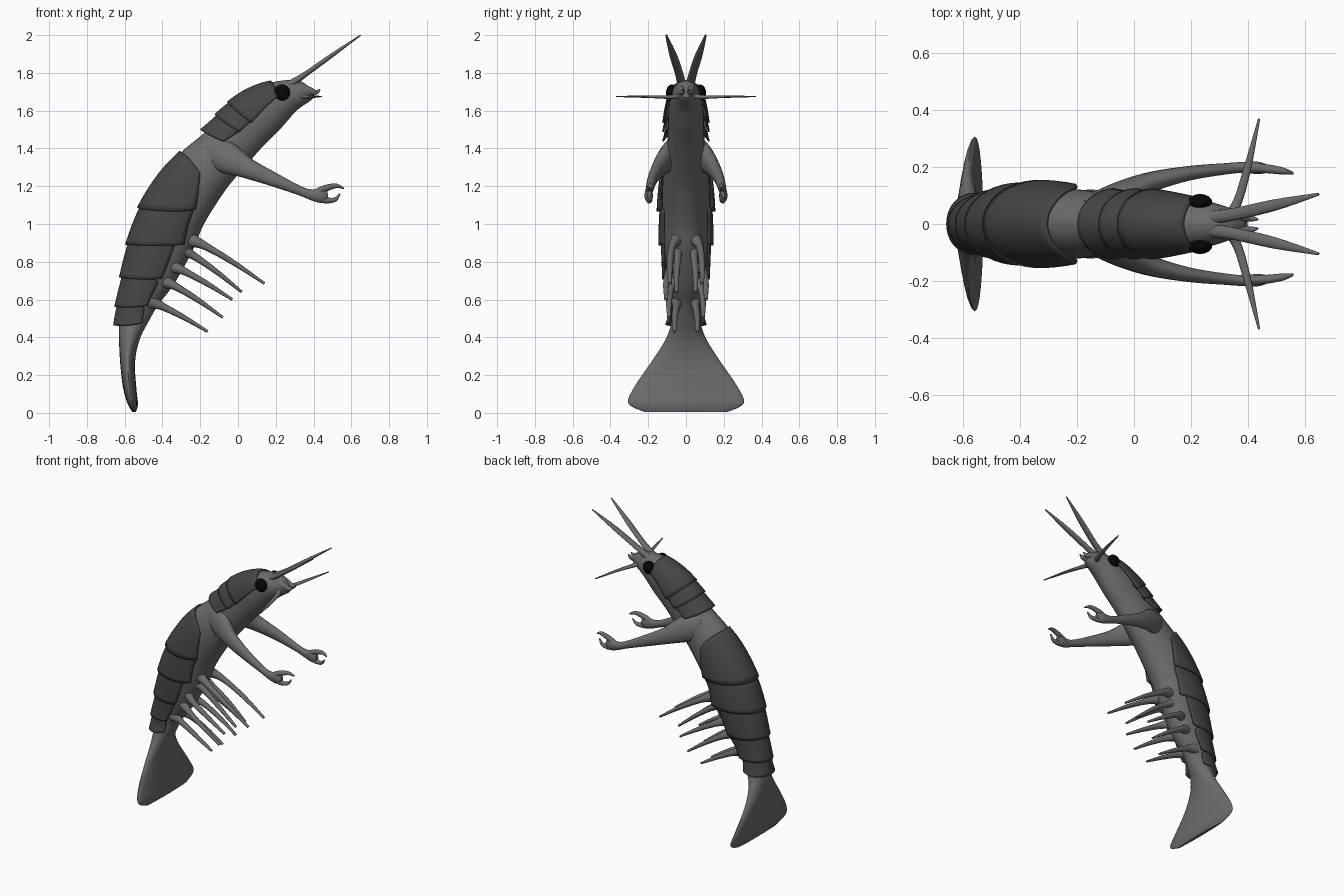
import bpy, bmesh, math
from mathutils import Vector

cube = bpy.data.objects.get("Cube")
if cube:
    bpy.data.objects.remove(cube, do_unlink=True)


def material(name, value):
    mat = bpy.data.materials.new(name)
    mat.use_nodes = True
    mat.diffuse_color = (value, value, value, 1)
    mat.node_tree.nodes["Principled BSDF"].inputs["Base Color"].default_value = mat.diffuse_color
    return mat


SKIN = material("grey skin", 0.15)
SHELL = material("dark grey shell", 0.06)
BLACK = material("black eye", 0.002)


def spline(rows, t):
    """Catmull-Rom interpolation of rows at position t."""
    last = len(rows) - 1
    i = max(0, min(int(t), last - 1))
    f = t - i
    a, b, c, d = (rows[max(0, min(i + k, last))] for k in (-1, 0, 1, 2))
    return [q + f / 2 * (r - p + f * (2 * p - 5 * q + 4 * r - s + f * (3 * (q - r) + s - p)))
            for p, q, r, s in zip(a, b, c, d)]


def finish(obj, mat):
    obj.data.materials.append(mat)
    bpy.ops.object.select_all(action='DESELECT')
    obj.select_set(True)
    bpy.context.view_layer.objects.active = obj
    bpy.ops.object.shade_smooth_by_angle(angle=math.radians(50))


def loft(name, rings, mat, closed=True):
    """Skin a list of point rings; closed rings get end caps."""
    bm = bmesh.new()
    grid = [[bm.verts.new(p) for p in ring] for ring in rings]
    n = len(grid[0])
    for a, b in zip(grid, grid[1:]):
        for i in range(n if closed else n - 1):
            j = (i + 1) % n
            bm.faces.new((a[i], a[j], b[j], b[i]))
    if closed:
        bm.faces.new(grid[0])
        bm.faces.new(grid[-1])
    bmesh.ops.recalc_face_normals(bm, faces=bm.faces)
    mesh = bpy.data.meshes.new(name)
    bm.to_mesh(mesh)
    bm.free()
    obj = bpy.data.objects.new(name, mesh)
    bpy.context.collection.objects.link(obj)
    finish(obj, mat)
    return obj


def tube(name, rows, side, mat=SKIN, steps=5, sides=14):
    """Tapered limb; rows are x, y, z, height radius, width radius."""
    count = (len(rows) - 1) * steps
    pts = [spline(rows, k / steps) for k in range(count + 1)]
    pos = [Vector((p[0], p[1] * side, p[2])) for p in pts]
    rings = []
    for k, p in enumerate(pts):
        along = (pos[min(k + 1, count)] - pos[max(k - 1, 0)]).normalized()
        ref = Vector((0, 1, 0)) if abs(along.y) < 0.8 else Vector((0, 0, 1))
        u = along.cross(ref).normalized()
        v = u.cross(along)
        rings.append([pos[k] + u * p[3] * math.cos(a) + v * p[4] * math.sin(a)
                      for a in (math.tau * i / sides for i in range(sides))])
    return loft(name, rings, mat)


# Body sections from tail to snout: back x, back z, belly x, belly z, half width
BODY = [
    (-.56, .005, -.54, .005, .22),
    (-.585, .05, -.53, .05, .305),
    (-.61, .14, -.538, .13, .275),
    (-.625, .28, -.545, .27, .18),
    (-.63, .40, -.52, .39, .105),
    (-.63, .50, -.47, .49, .075),
    (-.62, .60, -.42, .575, .08),
    (-.60, .72, -.34, .68, .095),
    (-.57, .88, -.24, .86, .115),
    (-.51, 1.07, -.18, 1.0, .125),
    (-.41, 1.25, -.08, 1.16, .125),
    (-.30, 1.38, -.01, 1.25, .115),
    (-.17, 1.49, .06, 1.33, .10),
    (-.05, 1.615, .14, 1.42, .095),
    (.06, 1.70, .23, 1.51, .092),
    (.18, 1.75, .31, 1.6, .082),
    (.32, 1.76, .38, 1.65, .05),
    (.39, 1.71, .40, 1.67, .025),
]


def body_point(t, a, lift=0.0):
    """Point on the body; angle zero is the middle of the back."""
    bx, bz, ex, ez, w = spline(BODY, t)
    mid = Vector((bx + ex, 0, bz + ez)) / 2
    half = Vector((bx - ex, 0, bz - ez)) / 2
    half *= 1 + lift / half.length
    return mid + half * math.cos(a) + Vector((0, (w + lift) * math.sin(a), 0))


STEPS, SIDES = 6, 32
loft("body", [[body_point(k / STEPS, math.tau * i / SIDES) for i in range(SIDES)]
              for k in range((len(BODY) - 1) * STEPS + 1)], SKIN)


def plate(name, front, rear, front_angle, rear_angle, trim):
    """Overlapping shell plate that flares outwards to its rear edge."""
    rows, cols = 10, 28
    grid = []
    for r in range(rows + 1):
        s = r / rows
        wrap = math.radians(front_angle + (rear_angle - front_angle) * s)
        ring = []
        for c in range(cols + 1):
            q = 2 * c / cols - 1
            cut = trim * abs(q) ** 3
            t = (front - cut) * (1 - s) + (rear + cut * .6) * s
            ring.append(body_point(t, q * wrap, .007 + .018 * s))
        grid.append(ring)
    obj = loft(name, grid, SHELL, closed=False)
    mod = obj.modifiers.new("thickness", 'SOLIDIFY')
    mod.thickness = .01
    mod.offset = 0


# Head shield and abdomen plates
plate("head_plate_front", 15, 13.1, 82, 92, .2)
plate("head_plate_middle", 13.7, 12.55, 90, 88, .2)
plate("head_plate_rear", 13, 11.95, 88, 78, .2)
plate("abdomen_plate_1", 11, 9.05, 90, 118, .5)
plate("abdomen_plate_2", 9.5, 8.05, 118, 125, .2)
plate("abdomen_plate_3", 8.5, 6.95, 110, 112, .3)
plate("abdomen_plate_4", 7.4, 5.6, 110, 112, .4)
plate("abdomen_plate_5", 6.1, 4.6, 110, 118, .4)

# Swimming legs: root x, root z, tip x, tip z, tip y
LEGS = [
    (-.26, .92, .14, .685, .085),
    (-.31, .87, .02, .64, .05),
    (-.36, .78, -.03, .6, .105),
    (-.40, .70, -.08, .505, .09),
    (-.47, .59, -.16, .43, .06),
]

for label, side in (("left", 1), ("right", -1)):
    # Arm with a broad shoulder and a two-fingered claw
    tube(label + "_arm", [
        (-.17, .05, 1.39, .075, .04),
        (-.07, .095, 1.355, .085, .045),
        (.05, .145, 1.295, .055, .036),
        (.19, .178, 1.235, .037, .026),
        (.33, .195, 1.175, .024, .02),
        (.39, .199, 1.155, .029, .02),
        (.44, .197, 1.15, .038, .022),
        (.475, .193, 1.152, .022, .012)], side)
    tube(label + "_claw_upper", [
        (.41, .197, 1.165, .018, .017),
        (.46, .195, 1.188, .018, .016),
        (.52, .187, 1.202, .012, .013),
        (.56, .178, 1.188, .004, .005)], side)
    tube(label + "_claw_lower", [
        (.42, .197, 1.135, .018, .017),
        (.47, .195, 1.125, .016, .015),
        (.515, .188, 1.13, .011, .012),
        (.54, .182, 1.16, .003, .004)], side)

    # Swimming legs
    for n, (rx, rz, tx, tz, ty) in enumerate(LEGS, 1):
        dx, dz = tx - rx, tz - rz
        tube(f"{label}_swimming_leg_{n}", [
            (rx, .045, rz, .04, .035),
            (rx + dx * .22, ty * .85, rz + dz * .16, .021, .02),
            (rx + dx * .6, ty, rz + dz * .54, .014, .016),
            (tx, ty, tz, .007, .01)], side)

    # Long feelers, side feelers and mouthparts
    tube(label + "_long_feeler", [
        (.27, .022, 1.735, .022, .024),
        (.36, .036, 1.795, .014, .022),
        (.5, .068, 1.895, .011, .02),
        (.65, .105, 2.0, .003, .005)], side)
    tube(label + "_side_feeler", [
        (.33, .02, 1.68, .02, .02),
        (.365, .08, 1.672, .016, .011),
        (.4, .2, 1.674, .013, .007),
        (.44, .37, 1.675, .004, .003)], side)
    tube(label + "_mouthpart", [
        (.3, .03, 1.72, .035, .025),
        (.37, .025, 1.706, .024, .018),
        (.41, .02, 1.697, .014, .012),
        (.435, .016, 1.712, .004, .004)], side)

    # Eye
    bpy.ops.mesh.primitive_uv_sphere_add(segments=16, ring_count=10, radius=.044,
                                         location=(.232, .075 * side, 1.695))
    eye = bpy.context.object
    eye.name = label + "_eye"
    eye.scale.y = .7
    finish(eye, BLACK)
